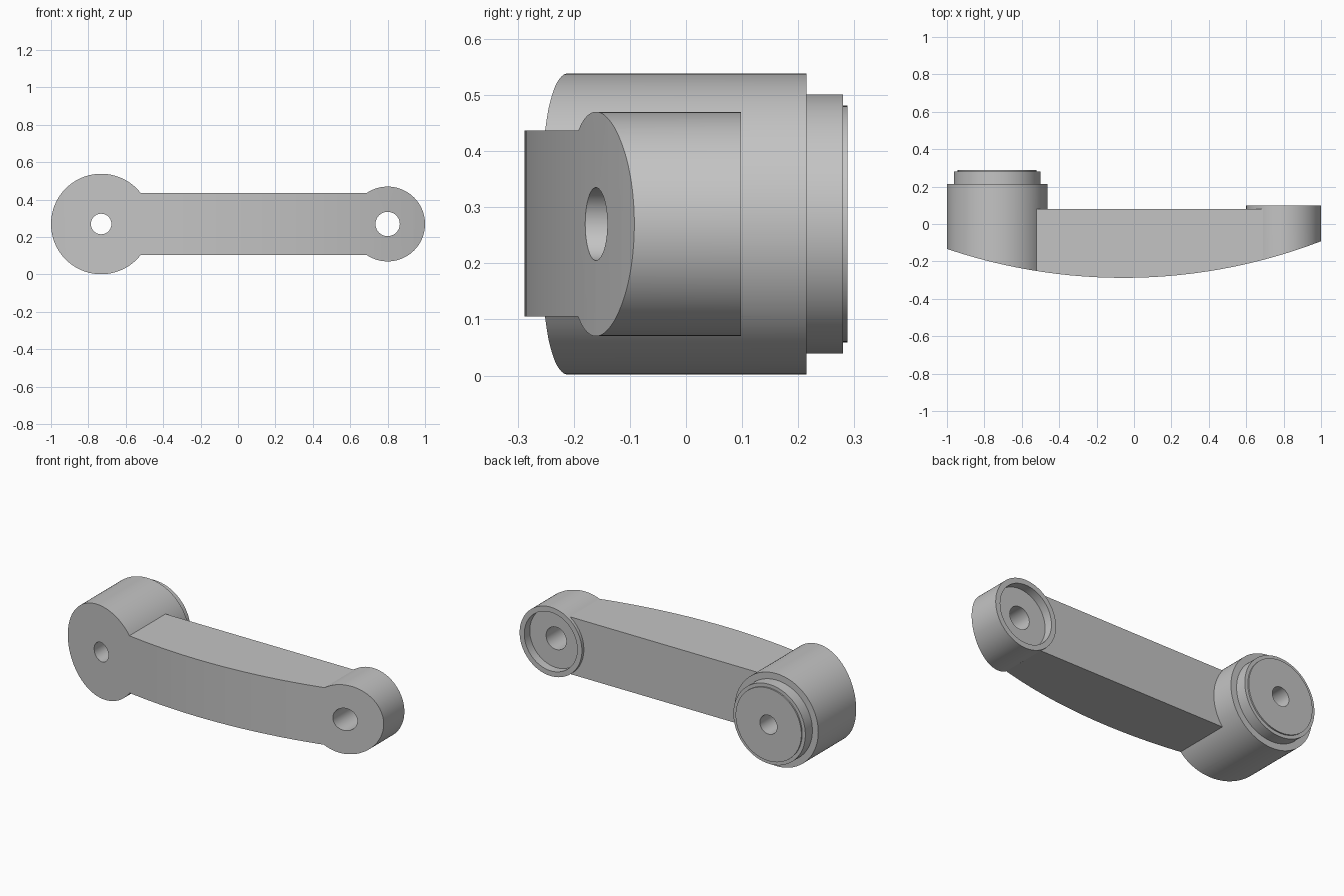
import bpy, math

if "Cube" in bpy.data.objects:
    bpy.data.objects.remove(bpy.data.objects["Cube"], do_unlink=True)

grey = bpy.data.materials.new("plain grey")
grey.use_nodes = True
colour = (0.55, 0.55, 0.55, 1)
grey.diffuse_color = colour
grey.node_tree.nodes["Principled BSDF"].inputs["Base Color"].default_value = colour

MID_Z = 0.27
BIG_X, SMALL_X = -0.7315, 0.8


def rod(name, x, radius, front, back, sides=96):
    """Cylinder lying along y."""
    bpy.ops.mesh.primitive_cylinder_add(
        vertices=sides, radius=radius, depth=back - front,
        location=(x, (front + back) / 2, MID_Z), rotation=(math.pi / 2, 0, 0))
    ob = bpy.context.object
    ob.name = name
    ob.data.materials.append(grey)
    return ob


def combine(body, other, operation):
    """Apply a boolean and remove the tool object."""
    other.hide_render = True
    mod = body.modifiers.new(operation, 'BOOLEAN')
    mod.operation, mod.object, mod.solver = operation, other, 'EXACT'
    bpy.context.view_layer.objects.active = body
    bpy.ops.object.modifier_apply(modifier=mod.name)
    bpy.data.objects.remove(other, do_unlink=True)


# Straight bar between the two hubs
bpy.ops.mesh.primitive_cube_add(size=1, location=(0.035, -0.16, MID_Z + 0.001))
arm = bpy.context.object
arm.name = "curved_arm"
arm.scale = (1.47, 0.48, 0.332)
bpy.ops.object.transform_apply(location=True, rotation=True, scale=True)
arm.data.materials.append(grey)

# Round hubs, with a stepped boss behind the large one
combine(arm, rod("large_hub", BIG_X, 0.2685, -0.42, 0.215), 'UNION')
combine(arm, rod("small_hub", SMALL_X, 0.2, -0.42, 0.098), 'UNION')
combine(arm, rod("boss", BIG_X, 0.231, 0.1, 0.28), 'UNION')
combine(arm, rod("boss_cap", BIG_X, 0.211, 0.15, 0.288), 'UNION')

# Bowed front face
bpy.ops.mesh.primitive_cylinder_add(vertices=256, radius=2.95, depth=2,
                                    location=(-0.057, 2.662, MID_Z))
combine(arm, bpy.context.object, 'INTERSECT')

# Through holes and the recess behind the small hub
combine(arm, rod("large_hub_hole", BIG_X, 0.055, -0.6, 0.6, 48), 'DIFFERENCE')
combine(arm, rod("small_hub_hole", SMALL_X, 0.065, -0.6, 0.6, 48), 'DIFFERENCE')
combine(arm, rod("small_hub_recess", SMALL_X, 0.17, 0.048, 0.3), 'DIFFERENCE')

# Keep one material and smooth the round walls
arm.data.materials.clear()
arm.data.materials.append(grey)
for face in arm.data.polygons:
    face.material_index = 0
bpy.ops.object.select_all(action='DESELECT')
arm.select_set(True)
bpy.context.view_layer.objects.active = arm
bpy.ops.object.shade_smooth_by_angle(angle=math.radians(30))
